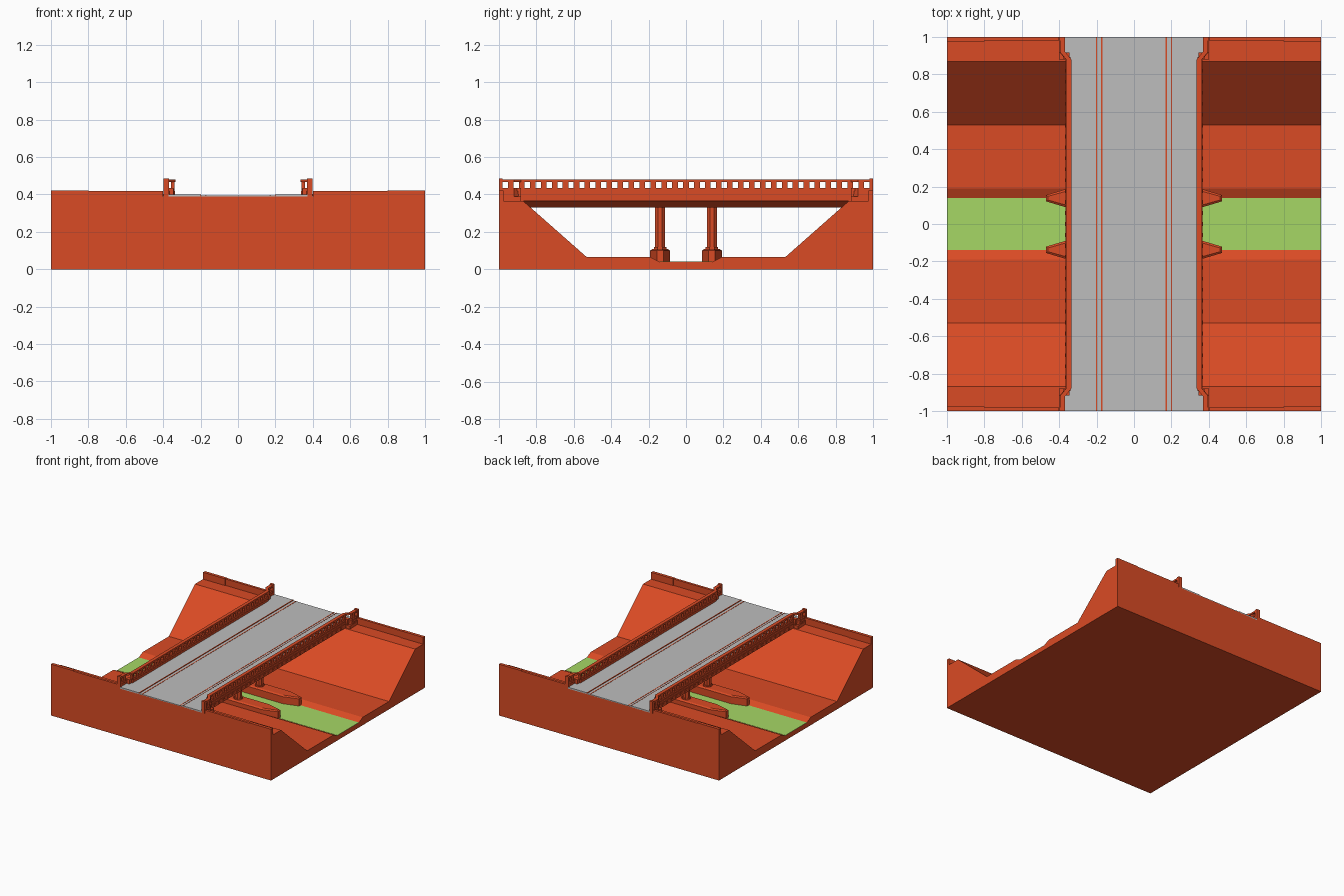
import bpy
import bmesh
import math

cube = bpy.data.objects.get("Cube")
if cube:
    bpy.data.objects.remove(cube, do_unlink=True)


def material(name, rgb):
    m = bpy.data.materials.new(name)
    m.use_nodes = True
    m.diffuse_color = (*rgb, 1)
    m.node_tree.nodes["Principled BSDF"].inputs["Base Color"].default_value = (*rgb, 1)
    return m


ORANGE = material("orange_earth", (0.70, 0.07, 0.018))
GREY = material("grey_road", (0.51, 0.51, 0.51))
GREEN = material("green_river", (0.38, 0.68, 0.13))


def finish(name, bm, mat):
    bmesh.ops.recalc_face_normals(bm, faces=bm.faces)
    mesh = bpy.data.meshes.new(name)
    bm.to_mesh(mesh)
    bm.free()
    mesh.materials.append(mat)
    obj = bpy.data.objects.new(name, mesh)
    bpy.context.collection.objects.link(obj)
    return obj


def add_prism(bm, outline, direction):
    """Extrude a closed outline of 3D points along a direction."""
    face = bm.faces.new([bm.verts.new(p) for p in outline])
    ext = bmesh.ops.extrude_face_region(bm, geom=[face])
    moved = [v for v in ext["geom"] if isinstance(v, bmesh.types.BMVert)]
    bmesh.ops.translate(bm, verts=moved, vec=direction)


def add_box(bm, x, y, z):
    corners = [(x[0], y[0]), (x[1], y[0]), (x[1], y[1]), (x[0], y[1])]
    add_prism(bm, [(a, b, z[0]) for a, b in corners], (0, 0, z[1] - z[0]))


def boxes(name, mat, specs):
    bm = bmesh.new()
    for spec in specs:
        add_box(bm, *spec)
    return finish(name, bm, mat)


def span(side, a, b):
    """An interval mirrored to the chosen side."""
    return tuple(sorted((side * a, side * b)))


SIDES = (-1, 1)

# Valley ground with sloped banks and a sunken river bed
half = [(1, 0), (1, 0.365), (0.87, 0.365), (0.53, 0.065), (0.19, 0.065), (0.14, 0.04)]
section = half + [(-y, z) for y, z in reversed(half)]
bm = bmesh.new()
add_prism(bm, [(-1, y, z) for y, z in section], (2, 0, 0))
finish("valley_ground", bm, ORANGE)
boxes("river", GREEN, [((-1, 1), (-0.139, 0.139), (0.038, 0.042))])

# Low boundary walls along both outer edges
walls = []
for s in SIDES:
    for t in SIDES:
        walls.append((span(s, 0.4, 0.8), span(t, 0.98, 1), (0.36, 0.418)))
        walls.append((span(s, 0.8, 1), span(t, 0.975, 1), (0.36, 0.421)))
boxes("boundary_walls", ORANGE, walls)

# Road fill at both ends
boxes("road_fill", ORANGE,
      [((-0.4, 0.4), span(t, 0.88, 1), (0.36, 0.39)) for t in SIDES])

# Deck with tapered underside
bm = bmesh.new()
half = [(0.345, 0.39), (0.345, 0.365), (0.3, 0.33)]
deck = half + [(-x, z) for x, z in reversed(half)]
add_prism(bm, [(x, -0.9, z) for x, z in deck], (0, 1.8, 0))
finish("bridge_deck", bm, ORANGE)

# Plan line of the edge: straight over the valley, flared at the ends
PLAN = [(0.337, 0), (0.337, 0.88), (0.37, 0.92), (0.37, 1)]


def edge_x(y):
    y = abs(y)
    for (x0, y0), (x1, y1) in zip(PLAN, PLAN[1:]):
        if y <= y1:
            return x0 + (x1 - x0) * (y - y0) / (y1 - y0)
    return PLAN[-1][0]


def edge_strip(bm, side, inner, outer, z, end):
    ys = [-end, -0.92, -0.88, 0.88, 0.92, end]
    line = [(edge_x(y) + inner, y) for y in ys]
    line += [(edge_x(y) + outer, y) for y in reversed(ys)]
    add_prism(bm, [(side * x, y, z[0]) for x, y in line], (0, 0, z[1] - z[0]))


# Carriageway and raised footways
boxes("carriageway", GREY, [((-0.2, 0.2), (-1, 1), (0.388, 0.395))])
bm = bmesh.new()
for s in SIDES:
    ys = [-1, -0.92, -0.88, 0.88, 0.92, 1]
    line = [(0.202, -1)] + [(edge_x(y) + 0.002, y) for y in ys] + [(0.202, 1)]
    add_prism(bm, [(s * x, y, 0.388) for x, y in line], (0, 0, 0.012))
finish("footways", bm, GREY)
boxes("kerbs", ORANGE, [(span(s, 0.197, 0.203), (-1, 1), (0.388, 0.4005)) for s in SIDES])
boxes("road_lines", ORANGE,
      [(span(s, 0.169, 0.176), (-1, 1), (0.39, 0.3965)) for s in SIDES])

# Edge beams, parapet rails and their regular posts
for s, label in ((-1, "right"), (1, "left")):
    bm = bmesh.new()
    edge_strip(bm, s, 0, 0.026, (0.366, 0.418), 0.98)
    edge_strip(bm, s, 0.004, 0.03, (0.392, 0.402), 0.98)
    finish(label + "_edge_beam", bm, ORANGE)

    bm = bmesh.new()
    edge_strip(bm, s, 0.002, 0.022, (0.418, 0.434), 0.99)
    edge_strip(bm, s, -0.002, 0.026, (0.466, 0.48), 0.995)
    finish(label + "_parapet_rails", bm, ORANGE)

    posts = []
    for i in range(-16, 17):
        y = i * 0.0585
        x = edge_x(y)
        posts.append((span(s, x + 0.003, x + 0.021), (y - 0.015, y + 0.015), (0.43, 0.47)))
    boxes(label + "_parapet_posts", ORANGE, posts)

    # Heavy end posts and the pilasters where the parapet flares
    heavy = []
    for t in SIDES:
        heavy.append((span(s, 0.368, 0.398), span(t, 0.98, 1), (0.37, 0.485)))
        heavy.append((span(s, 0.345, 0.378), span(t, 0.882, 0.916), (0.366, 0.435)))
    boxes(label + "_end_posts", ORANGE, heavy)

    # Small brackets along the beam
    boxes(label + "_beam_brackets", ORANGE,
          [(span(s, 0.36, 0.368), (i * 0.0585 - 0.01, i * 0.0585 + 0.01), (0.376, 0.39))
           for i in range(-14, 15)])

# River piers: pointed bases with bevelled tops, octagonal columns
for y0, label in ((-0.138, "front"), (0.138, "back")):
    bm = bmesh.new()
    quarter = [(0.47, -0.017), (0.47, 0.017), (0.35, 0.053)]
    plan = quarter + [(-x, -y) for x, y in quarter]
    plan.insert(3, (-0.35, 0.053))
    plan.append((0.35, -0.053))
    add_prism(bm, [(x, y0 + y, 0.03) for x, y in plan], (0, 0, 0.07))
    top = [f for f in bm.faces if f.calc_center_median().z > 0.099]
    bmesh.ops.inset_region(bm, faces=top, thickness=0.012)
    bmesh.ops.translate(bm, verts=top[0].verts, vec=(0, 0, 0.008))
    finish(label + "_pier_base", bm, ORANGE)

    bm = bmesh.new()
    for x0 in (-0.1, 0.1):
        for radius, z0, z1 in ((0.029, 0.09, 0.34), (0.036, 0.09, 0.118)):
            ring = [math.pi * (k + 0.5) / 4 for k in range(8)]
            add_prism(bm, [(x0 + radius * math.cos(a), y0 + radius * math.sin(a), z0)
                           for a in ring], (0, 0, z1 - z0))
    finish(label + "_pier_columns", bm, ORANGE)
